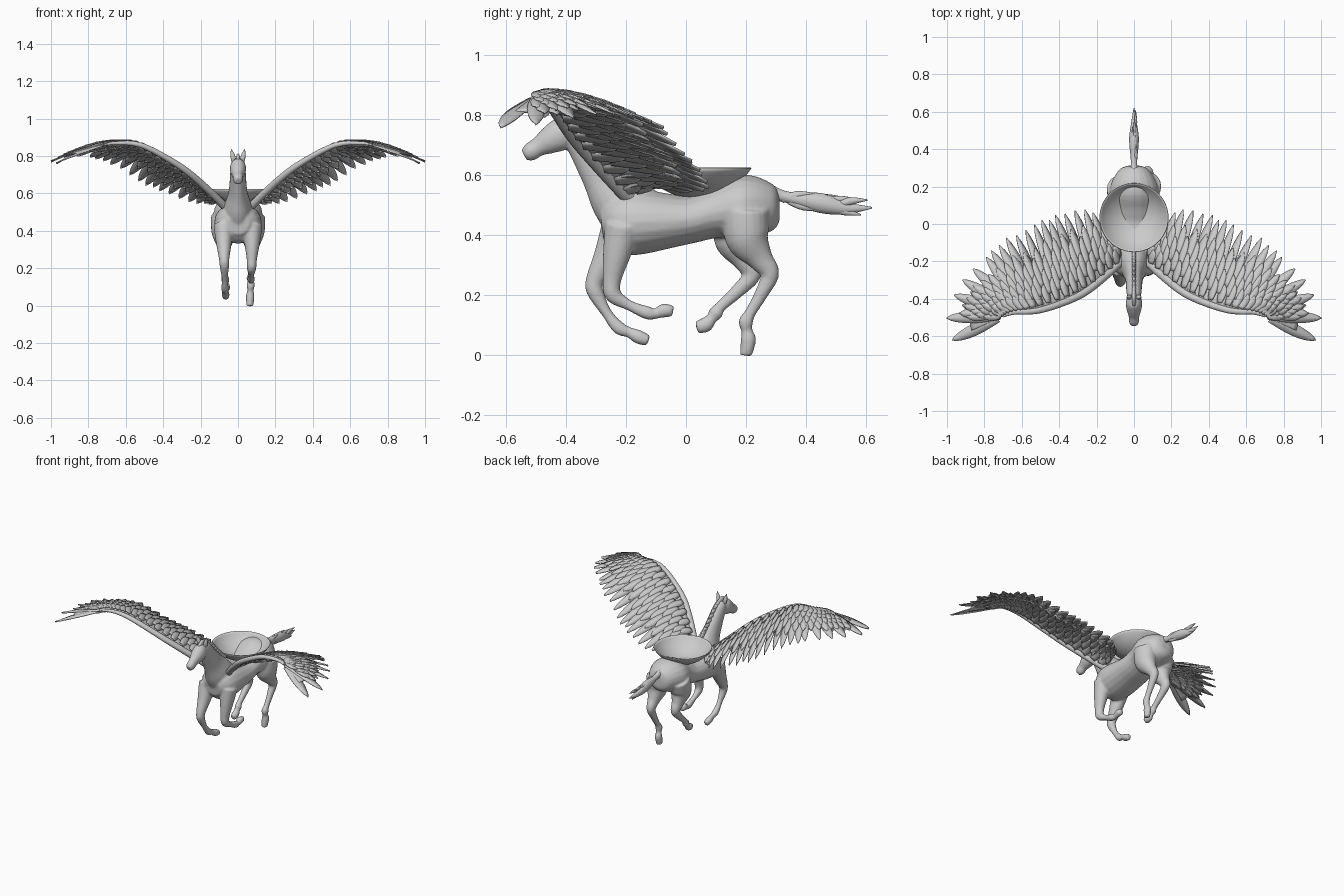
import bpy, bmesh, math, random
from mathutils import Vector as V

if "Cube" in bpy.data.objects:
    bpy.data.objects.remove(bpy.data.objects["Cube"])

random.seed(4)


def spline(pts, s):
    """Catmull-Rom through tuples, s in 0..len-1."""
    n = len(pts) - 1
    i = min(max(int(s), 0), n - 1)
    f = s - i
    p0, p1, p2, p3 = (pts[min(max(k, 0), n)] for k in (i - 1, i, i + 1, i + 2))
    return [0.5 * (2 * b + (c - a) * f + (2 * a - 5 * b + 4 * c - d) * f * f
                   + (3 * b - a - 3 * c + d) * f ** 3)
            for a, b, c, d in zip(p0, p1, p2, p3)]


def tube(bm, pts, ref=(1, 0, 0), seg=20, sub=5):
    """Closed elliptical loft: stations are x, y, z, side radius, in-plane radius."""
    n = (len(pts) - 1) * sub
    st = [spline(pts, k / sub) for k in range(n + 1)]
    rings = []
    for k, p in enumerate(st):
        t = (V(st[min(k + 1, n)][:3]) - V(st[max(k - 1, 0)][:3])).normalized()
        a = V(ref)
        a = (a - t * a.dot(t)).normalized()
        b = t.cross(a)
        ring = []
        for j in range(seg):
            q = 2 * math.pi * j / seg
            ring.append(bm.verts.new(V(p[:3]) + a * max(p[3], .002) * math.cos(q)
                                     + b * max(p[4], .002) * math.sin(q)))
        rings.append(ring)
    for r0, r1 in zip(rings, rings[1:]):
        for j in range(seg):
            bm.faces.new((r0[j], r0[(j + 1) % seg], r1[(j + 1) % seg], r1[j]))
    bm.faces.new(rings[0][::-1])
    bm.faces.new(rings[-1])


def finish(name, bm):
    bmesh.ops.recalc_face_normals(bm, faces=bm.faces)
    me = bpy.data.meshes.new(name)
    bm.to_mesh(me)
    bm.free()
    ob = bpy.data.objects.new(name, me)
    bpy.context.collection.objects.link(ob)
    for f in me.polygons:
        f.use_smooth = True
    return ob


def mirror(ob):
    ob.modifiers.new("mirror", 'MIRROR').use_axis = (True, False, False)


# Horse: torso, neck, head and legs fused into one skin
bm = bmesh.new()
torso = [(.312, .49, .03, .04), (.288, .49, .082, .078), (.19, .492, .13, .11),
         (.09, .472, .117, .085), (0, .45, .12, .082), (-.16, .443, .127, .11),
         (-.24, .44, .108, .1), (-.282, .435, .06, .055)]
neck = [(-.17, .46, .09, .11), (-.225, .53, .074, .1), (-.28, .61, .05, .075),
        (-.365, .735, .04, .05), (-.395, .765, .033, .035)]
head = [(-.382, .757, .03, .035), (-.415, .737, .043, .054), (-.455, .715, .04, .046),
        (-.495, .692, .028, .032), (-.52, .676, .028, .031), (-.54, .665, .018, .02)]
for part in (torso, neck, head):
    tube(bm, [(0,) + p for p in part])


def leg(side, radii, path):
    """Joint path in the y-z plane, thinning with the shared radii."""
    tube(bm, [(side * (.077 - .0015 * k), y, z, r, r * 1.12)
              for k, (r, (y, z)) in enumerate(zip(radii, path))])


# Galloping legs
FORE = (.055, .041, .028, .025, .016, .02, .016, .021, .017)
HIND = (.068, .066, .039, .028, .021, .017, .022, .017, .023, .018)
leg(1, FORE, [(-.21, .43), (-.232, .33), (-.247, .25), (-.243, .2), (-.19, .165),
              (-.13, .14), (-.1, .137), (-.075, .147), (-.043, .145)])
leg(-1, FORE, [(-.22, .43), (-.262, .33), (-.303, .25), (-.303, .21), (-.265, .14),
               (-.225, .09), (-.19, .075), (-.16, .06), (-.125, .047)])
leg(1, HIND, [(.2, .48), (.205, .39), (.248, .32), (.28, .27), (.255, .21),
              (.215, .14), (.2, .11), (.203, .08), (.208, .05), (.2, -.003)])
leg(-1, HIND, [(.19, .48), (.165, .39), (.195, .32), (.22, .268), (.175, .215),
               (.115, .16), (.1, .14), (.085, .12), (.065, .1), (.035, .09)])
horse = finish("horse_body", bm)
m = horse.modifiers.new("fuse", 'REMESH')
m.mode, m.voxel_size, m.use_smooth_shade = 'VOXEL', .007, True
m = horse.modifiers.new("soften", 'SMOOTH')
m.factor, m.iterations = .5, 4

# Ears
bm = bmesh.new()
tube(bm, [(.022, -.39, .77, .012, .012), (.028, -.393, .8, .013, .011), (.036, -.395, .836, .002, .002)])
mirror(finish("ears", bm))

# Mane: row of swept tufts down the crest of the neck
bm = bmesh.new()
crest = [(-.4, .79), (-.345, .765), (-.235, .66), (-.165, .595)]
for k in range(15):
    y, z = spline(crest, k * 3 / 14)
    d = random.uniform(.9, 1.2)
    tube(bm, [(0, y - .025, z - .02, .012, .022), (0, y + .01 * d, z + .004, .011, .019),
              (0, y + .04 * d, z - .006, .002, .003)], seg=8, sub=4)
finish("mane", bm)

# Tail: flattened core with trailing strands
bm = bmesh.new()
tube(bm, [(0, .285, .54, .02, .025), (0, .34, .525, .017, .019), (0, .45, .506, .026, .033),
          (0, .53, .489, .017, .021), (0, .62, .49, .002, .003)])
for k in range(9):
    y, h = .37 + .022 * k, (-1) ** k
    x = random.uniform(-.012, .012)
    zc = .515 - .12 * (y - .37)
    tube(bm, [(x * .3, y - .05, zc, .008, .01), (x, y, zc + .018 * h, .009, .013),
              (x, y + .06, zc + .026 * h - .004, .002, .002)], seg=8, sub=4)
finish("tail", bm)

# Wing surface between a leading edge and feather tips
LEAD = [(.07, -.2, .53), (.27, -.37, .715), (.5, -.46, .85),
        (.63, -.47, .868), (.7, -.49, .863), (.72, -.505, .853)]
TIPS = [(.15, 0, .545), (.25, .07, .555), (.41, .05, .61), (.52, -.01, .665), (.67, -.08, .755),
        (.79, -.18, .795), (.9, -.28, .8), (.96, -.38, .79), (1, -.503, .77), (.97, -.62, .76)]


def wing(s, t):
    s = min(max(s, 0), 9)
    p = V(spline(LEAD, s / 2)).lerp(V(spline(TIPS, s)), t)
    return p + V((-.25, 0, 1)) * .032 * math.sin(math.pi * min(t, 1)) * (1 - s / 12)


def feather(bm, s, t0, t1, hw, off, n=9):
    """Leaf-shaped blade lying on the wing surface, tilted to overlap its neighbour."""
    rows = []
    for k in range(n + 1):
        u = k / n
        t = t0 + (t1 - t0) * u
        c = wing(s, t)
        d = (wing(s, t + .02) - wing(s, t - .02)).normalized()
        a = wing(s + .05, max(t, .4)) - wing(s - .05, max(t, .4))
        a = (a - d * a.dot(d)).normalized()
        nrm = a.cross(d)
        if nrm.z < 0:
            nrm = -nrm
        w = hw * (.6 + .4 * math.sin(math.pi * min(u * 1.1, 1) * .7)) * max(1 - u ** 4, .015) ** .6
        rows.append([bm.verts.new(c + a * w * q + nrm * (off + .004 * q + (.004 if q == 0 else 0)))
                     for q in (-1, 0, 1)])
    for r0, r1 in zip(rows, rows[1:]):
        for j in (0, 1):
            bm.faces.new((r0[j], r0[j + 1], r1[j + 1], r1[j]))


def feather_part(name, build, thick):
    b = bmesh.new()
    build(b)
    ob = finish(name, b)
    m = ob.modifiers.new("thickness", 'SOLIDIFY')
    m.thickness, m.offset = thick, 0
    mirror(ob)


# Long flight feathers
def flight(b):
    for k in range(15):
        feather(b, .1 + k * .33, .05, 1 + random.uniform(-.03, .03), .031, 0, 12)
    for s in (5, 5.6, 6.2, 7, 8, 9):
        feather(b, s, .05, 1, .034, 0, 14)


# Overlapping short feathers on both faces
def coverts(b):
    for r in range(4):
        end, length = .78 - .155 * r, .4 - .047 * r
        for side in (1, -1):
            for k in range(20):
                s = .15 + (k + .5 * (r % 2)) * .4
                feather(b, s, end - length, end + random.uniform(-.03, .03), .026,
                        side * (.006 + .003 * r), 6)


# Continuous web beneath the feathers
def web(b):
    g = [[b.verts.new(wing(i * .25, j * .6 / 8)) for j in range(9)] for i in range(37)]
    for i in range(36):
        for j in range(8):
            b.faces.new((g[i][j], g[i + 1][j], g[i + 1][j + 1], g[i][j + 1]))


feather_part("flight_feathers", flight, .005)
feather_part("covert_feathers", coverts, .004)
feather_part("wing_web", web, .012)

# Wing arm along the leading edge
bm = bmesh.new()
arm = [(.03, -.16, .5, .04, .03)]
arm += [tuple(wing(k, 0)) + (.024 - .0018 * k, .022 - .0018 * k) for k in range(9)]
tube(bm, arm, ref=(0, 1, 0), seg=14)
mirror(finish("wing_arm", bm))

# Shallow round dish resting on the back
bm = bmesh.new()
R, H, TOP = .182, .1, .624
ball = (R * R + H * H) / (2 * H)
prof = [bm.verts.new((ball * math.sin(a), 0, TOP - H + ball * (1 - math.cos(a))))
        for a in (math.asin(R / ball) * k / 14 for k in range(15))]
edges = [bm.edges.new(e) for e in zip(prof, prof[1:])]
bmesh.ops.spin(bm, geom=prof + edges, cent=(0, 0, 0), axis=(0, 0, 1), angle=2 * math.pi, steps=64)
bmesh.ops.remove_doubles(bm, verts=bm.verts, dist=.0005)
dish = finish("dish", bm)
dish.location = (0, .034, 0)
dish.modifiers.new("thickness", 'SOLIDIFY').thickness = .003
